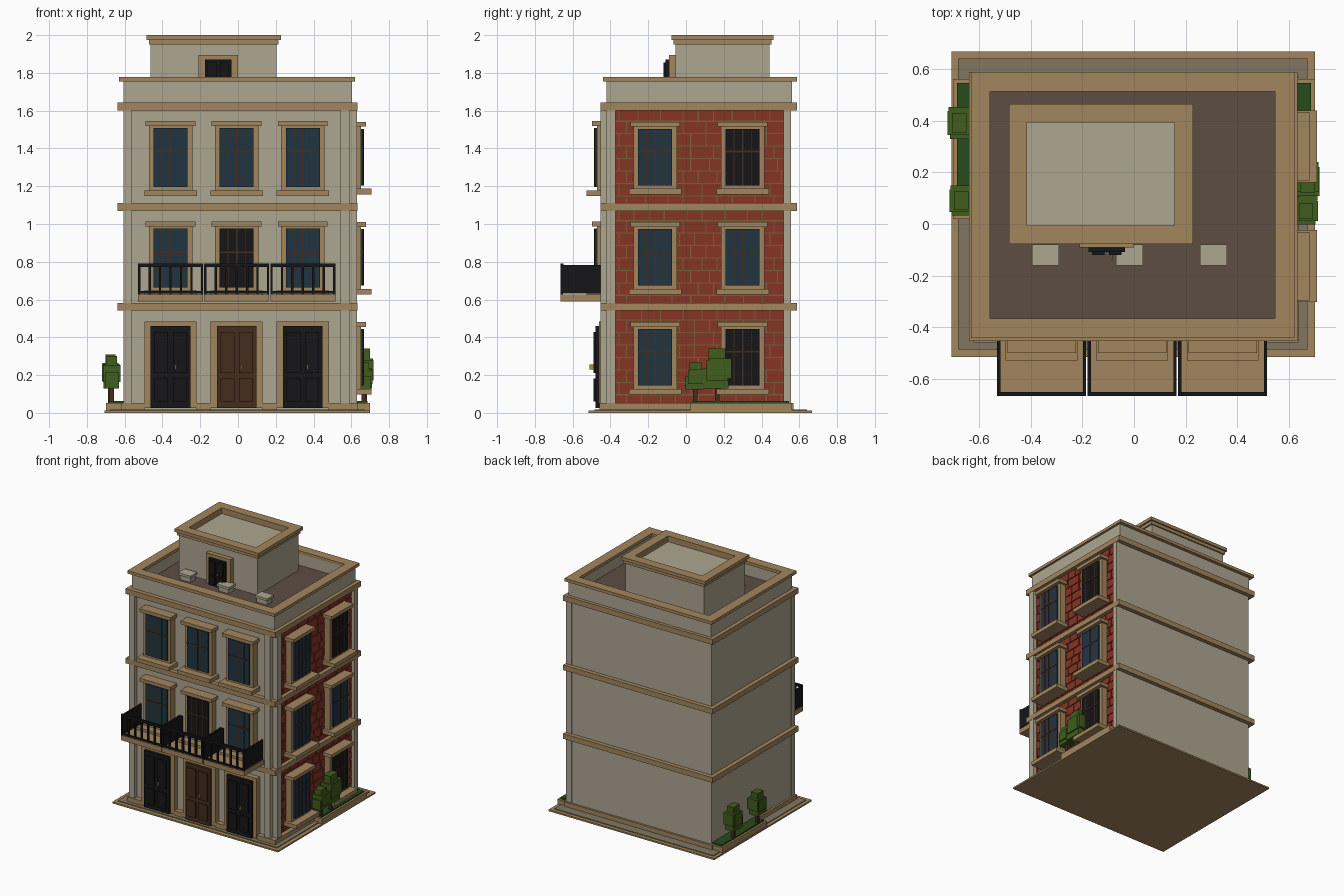
import bpy, bmesh, random

if "Cube" in bpy.data.objects:
    bpy.data.objects.remove(bpy.data.objects["Cube"])
random.seed(4)


def mat(name, c):
    m = bpy.data.materials.new(name)
    m.diffuse_color = (*c, 1)
    m.use_nodes = True
    m.node_tree.nodes["Principled BSDF"].inputs["Base Color"].default_value = m.diffuse_color
    return m


CREAM = mat("cream", (0.42, 0.38, 0.28))
TAN = mat("tan", (0.36, 0.24, 0.11))
PAVE = mat("paving", (0.22, 0.18, 0.12))
ROOF = mat("roofing", (0.11, 0.075, 0.055))
RED = mat("brick_red", (0.24, 0.035, 0.018))
MORTAR = mat("mortar", (0.2, 0.11, 0.04))
GLASS = mat("glass", (0.015, 0.035, 0.055))
BLACK = mat("black", (0.008, 0.008, 0.009))
WOOD = mat("wood", (0.06, 0.026, 0.012))
BRASS = mat("brass", (0.45, 0.24, 0.04))
LEAF = mat("leaf", (0.05, 0.11, 0.012))
GRASS = mat("grass", (0.02, 0.07, 0.01))


def boxes(name, material, items):
    """One object from boxes given as (x0, x1, y0, y1, z0, z1)."""
    bm = bmesh.new()
    for x0, x1, y0, y1, z0, z1 in items:
        r = bmesh.ops.create_cube(bm, size=1)
        for v in r["verts"]:
            v.co = ((x0 + x1) / 2 + v.co.x * (x1 - x0),
                    (y0 + y1) / 2 + v.co.y * (y1 - y0),
                    (z0 + z1) / 2 + v.co.z * (z1 - z0))
    me = bpy.data.meshes.new(name)
    bm.to_mesh(me)
    bm.free()
    ob = bpy.data.objects.new(name, me)
    me.materials.append(material)
    bpy.context.collection.objects.link(ob)
    return ob


def ring(x0, x1, y0, y1, z0, z1, t):
    """Four boxes forming a rectangular rim."""
    return [(x0, x1, y0, y0 + t, z0, z1), (x0, x1, y1 - t, y1, z0, z1),
            (x0, x0 + t, y0 + t, y1 - t, z0, z1), (x1 - t, x1, y0 + t, y1 - t, z0, z1)]


FRONT, SIDE = -0.42, 0.60


def on_wall(side, u0, u1, d0, d1, z0, z1, base=None):
    """Box on a wall: u along it, d outward from it."""
    if side == "front":
        b = FRONT if base is None else base
        return (u0, u1, b - d1, b - d0, z0, z1)
    return (SIDE + d0, SIDE + d1, u0, u1, z0, z1)


def window(name, side, c, z0, z1, pane):
    w = lambda *a: on_wall(side, *a)
    boxes(name + "_surround", TAN, [
        w(c - .115, c - .09, -.01, .05, z0 - .02, z1 + .012), w(c + .09, c + .115, -.01, .05, z0 - .02, z1 + .012),
        w(c - .132, c + .132, -.01, .078, z1 + .012, z1 + .038),
        w(c - .115, c + .115, -.01, .05, z1, z1 + .012),
        w(c - .115, c + .115, -.01, .05, z0 - .02, z0),
        w(c - .139, c + .139, -.01, .107, z0 - .048, z0 - .018)])
    boxes(name + "_glass", pane, [w(c - .09, c + .09, 0, .062, z0, z1)])
    zm = z0 + (z1 - z0) * .6
    boxes(name + "_bars", WOOD, [
        w(c - .004, c + .004, .05, .066, z0, z1), w(c - .09, c + .09, .05, .065, zm - .004, zm + .004),
        w(c - .048, c - .044, .05, .064, z0, z1), w(c + .044, c + .048, .05, .064, z0, z1)])


def door(name, c, z0, z1, hw, frame, leaf, base=None):
    w = lambda *a: on_wall("front", *a, base)
    boxes(name + "_frame", TAN, [
        w(c - hw - frame, c - hw, -.01, .04, z0, z1 + .025), w(c + hw, c + hw + frame, -.01, .04, z0, z1 + .025),
        w(c - hw, c + hw, -.01, .04, z1, z1 + .025)])
    h = z1 - z0
    items = [w(c - hw, c + hw, -.01, .058, z0, z1)]
    for s in (-1, 1):
        u0, u1 = sorted((c + s * hw * .12, c + s * hw * .82))
        items += [w(u0, u1, .05, .07, z0 + h * .08, z0 + h * .36),
                  w(u0, u1, .05, .07, z0 + h * .43, z0 + h * .93)]
    boxes(name + "_leaf", leaf, items)
    boxes(name + "_handle", BRASS, [w(c + hw * .22, c + hw * .3, .06, .09, z0 + h * .47, z0 + h * .53)])


# Ground plate, planters and plinth
boxes("ground_plate", TAN, [(-.706, .70, -.515, .667, 0, .012)])
boxes("paving", PAVE, [(-.68, .67, -.485, .64, .005, .018)])
boxes("plinth", TAN, [(-.62, .635, .02, .57, .01, .052), (-.62, -.495, -.458, .02, .01, .052),
                      (.48, .635, -.458, .02, .01, .052),
                      (-.22, -.145, -.458, -.4, .01, .052), (.13, .205, -.458, -.4, .01, .052)])
for s, n in ((-1, "left"), (1, "right")):
    x0, x1 = sorted((s * .60, s * .70))
    g0, g1 = sorted((s * .60, s * .685))
    boxes(n + "_planter", TAN, [(x0, x1, .02, .56, .01, .052)])
    boxes(n + "_planter_grass", GRASS, [(g0, g1, .035, .545, .04, .063)])

# Main body, corner strips and storey bands
boxes("building_body", CREAM, [(-.605, .585, FRONT, .555, .01, 1.66)])
boxes("front_corner_strips", CREAM, [(-.607, -.563, -.452, -.41, .05, 1.61), (.543, .59, -.452, -.41, .05, 1.61)])
boxes("side_corner_strips", CREAM, [(.58, .63, -.42, -.372, .05, 1.61), (.58, .63, .515, .557, .05, 1.61)])
boxes("storey_bands", TAN, [(-.637, .632, -.453, .587, a, b) for a, b in ((.543, .583), (1.07, 1.11), (1.602, 1.643))])

# Brick side wall in running bond
boxes("brick_backing", MORTAR, [(.58, .596, -.415, .55, .02, 1.61)])
bricks, rows = [], 24
rh = 1.58 / rows
for r in range(rows):
    z, y = .03 + r * rh, -.415
    wide = .06 if r % 2 else .1
    while y < .54:
        y1 = min(y + wide, .55)
        bricks.append((.58, .603, y + .003, y1 - .003, z + .003, z + rh - .003))
        y, wide = y1, random.choice((.08, .1, .12))
boxes("bricks", RED, bricks)

# Parapet and roof
boxes("roof_floor", ROOF, [(-.57, .56, -.38, .53, 1.64, 1.665)])
boxes("parapet", CREAM, ring(-.607, .604, -.42, .562, 1.64, 1.758, .045))
boxes("parapet_cap", TAN, ring(-.63, .62, -.44, .587, 1.755, 1.778, .074))
boxes("stair_house", CREAM, [(-.463, .204, -.055, .442, 1.66, 1.955)])
boxes("stair_house_cap", TAN, ring(-.484, .228, -.077, .463, 1.975, 2.0, .071)
      + ring(-.472, .215, -.066, .452, 1.95, 1.98, .059))
door("roof_door", -.105, 1.665, 1.87, .07, .035, BLACK, -.05)
for i, x in enumerate((-.342, -.017, .308)):
    boxes(f"roof_vent_{i}", CREAM, [(x - .044, x + .044, -.152, -.088, 1.66, 1.70), (x - .052, x + .052, -.16, -.08, 1.70, 1.718)])

# Front columns: door, balcony and two windows each
for i, c in enumerate((-.357, -.007, .343)):
    door(f"front_door_{i}", c, .025, .46, .105, .033, WOOD if i == 1 else BLACK)
    window(f"balcony_window_{i}", "front", c, .665, .975, BLACK if i == 1 else GLASS)
    window(f"upper_window_{i}", "front", c, 1.196, 1.508, GLASS)
    a, b, f = c - .172, c + .172, -.665
    boxes(f"balcony_slab_{i}", TAN, [(a, b, f, -.41, .59, .628)])
    rail = [(a, b, f, f + .016, .772, .79), (a, b, f + .002, f + .014, .632, .644)]
    rail += [(x, x + .012, f, FRONT - .01, .632, .782) for x in (a, b - .012)]
    for k in range(7):
        x = a + .006 + k * (b - a - .012) / 6
        rail.append((x - .006, x + .006, f + .001, f + .015, .628, .78))
    boxes(f"balcony_railing_{i}", BLACK, rail)

# Side windows
for f in range(3):
    for j, c in enumerate((-.163, .30)):
        z = .145 + .53 * f
        window(f"side_window_{f}_{j}", "side", c, z, z + .298, BLACK if j and f != 1 else GLASS)


# Blocky shrubs
def shrub(name, x, y, z0, z1, r):
    h = z1 - z0
    boxes(name + "_trunk", WOOD, [(x - .012, x + .012, y - .012, y + .012, .05, z0 + .03)])
    rx = min(r, .046)
    boxes(name + "_leaves", LEAF, [
        (x - rx, x + rx, y - r * .75, y + r * .75, z0 + h * .2, z0 + h * .72),
        (x - rx * .8, x + rx * .8, y - r, y + r * .8, z0, z0 + h * .5),
        (x - rx * .9, x + rx * .9, y - r * .55, y + r, z0 + h * .25, z0 + h * .75),
        (x - rx * .6, x + rx * .6, y - r * .6, y + r * .6, z0 + h * .6, z1)])


shrub("right_tall_shrub", .672, .165, .13, .34, .075)
shrub("right_small_shrub", .665, .05, .125, .268, .052)
shrub("left_rear_shrub", -.675, .39, .13, .31, .062)
shrub("left_front_shrub", -.668, .09, .13, .30, .058)
